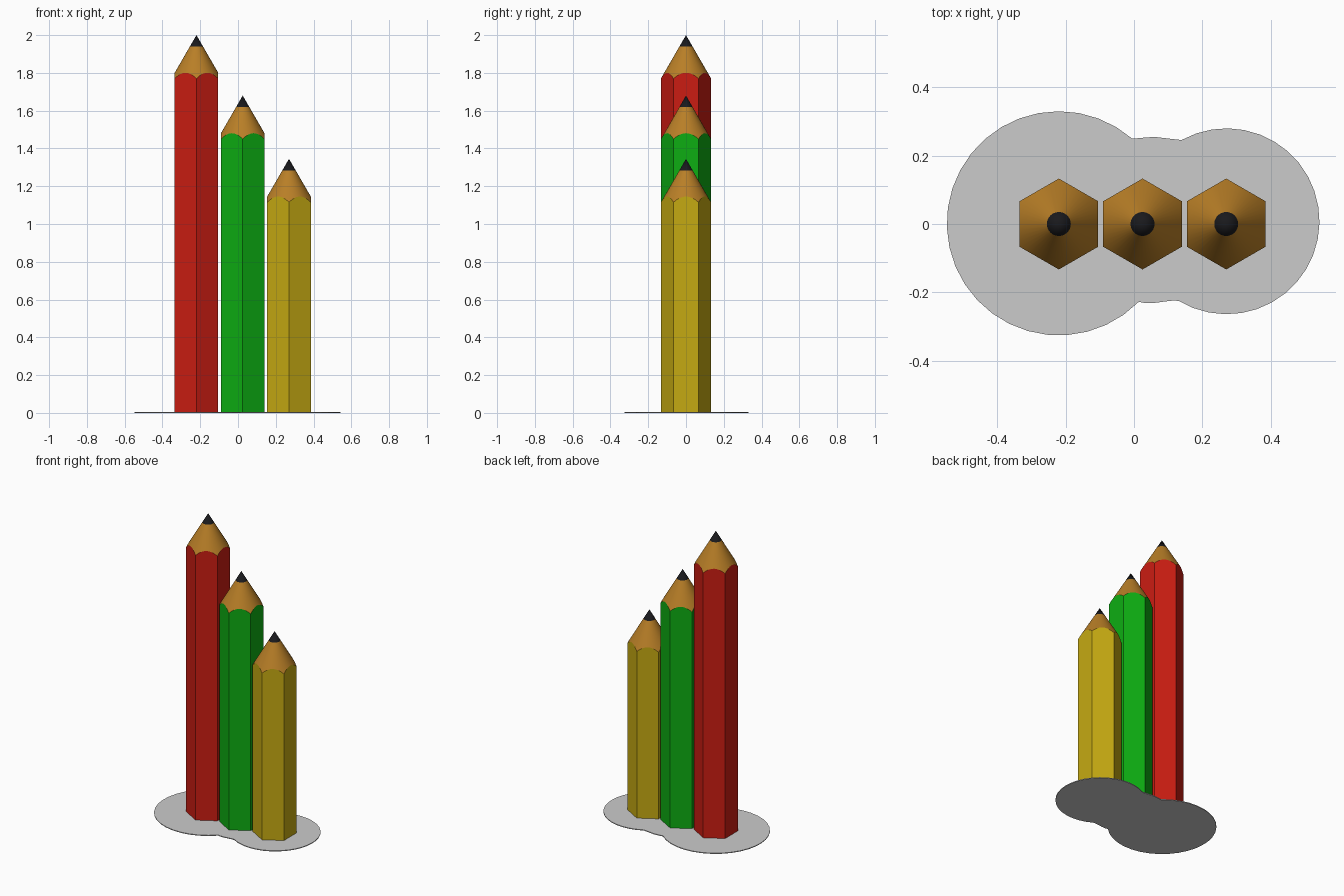
import bpy, bmesh
from math import cos, sin, pi, radians, sqrt

if "Cube" in bpy.data.objects:
    bpy.data.objects.remove(bpy.data.objects["Cube"])

SIDES, SUB = 6, 8          # hexagon sides, steps along each side
R_HEX = 0.133              # corner radius
SLOPE = 1.73               # sharpened cone: height per radius
R_LEAD = 0.035
PLATE = 0.005


def material(name, rgb):
    m = bpy.data.materials.new(name)
    m.diffuse_color = (*rgb, 1)
    m.use_nodes = True
    m.node_tree.nodes["Principled BSDF"].inputs["Base Color"].default_value = m.diffuse_color
    return m


wood = material("wood", (0.48, 0.21, 0.02))
lead = material("lead", (0.01, 0.01, 0.012))


def finish(bm, name, mat=None):
    bmesh.ops.recalc_face_normals(bm, faces=bm.faces)
    me = bpy.data.meshes.new(name)
    bm.to_mesh(me)
    bm.free()
    ob = bpy.data.objects.new(name, me)
    bpy.context.collection.objects.link(ob)
    if mat:
        me.materials.append(mat)
    return ob


def pencil(name, x, tip, mat):
    n = SIDES * SUB
    corners = [(R_HEX * cos(pi / 2 + i * pi / 3), R_HEX * sin(pi / 2 + i * pi / 3))
               for i in range(SIDES)]
    # scalloped edge where the cone meets the hexagonal shaft
    edge = []
    for i in range(SIDES):
        a, b = corners[i], corners[(i + 1) % SIDES]
        for k in range(SUB):
            t = k / SUB
            px, py = a[0] + (b[0] - a[0]) * t, a[1] + (b[1] - a[1]) * t
            edge.append((x + px, py, tip - SLOPE * sqrt(px * px + py * py)))
    # same directions projected on the lead circle
    ring = []
    for ex, ey, ez in edge:
        r = (tip - ez) / SLOPE
        ring.append((x + (ex - x) * R_LEAD / r, ey * R_LEAD / r, tip - SLOPE * R_LEAD))

    # painted shaft
    bm = bmesh.new()
    low = [bm.verts.new((x + cx, cy, PLATE)) for cx, cy in corners]
    top = [bm.verts.new(p) for p in edge]
    for i in range(SIDES):
        arc = [top[(i * SUB + k) % n] for k in range(SUB + 1)]
        bm.faces.new([low[(i + 1) % SIDES], low[i]] + arc)
    finish(bm, name + "_shaft", mat)

    # sharpened wood
    bm = bmesh.new()
    lo = [bm.verts.new(p) for p in edge]
    hi = [bm.verts.new(p) for p in ring]
    for i in range(n):
        j = (i + 1) % n
        bm.faces.new((lo[i], lo[j], hi[j], hi[i])).smooth = True
    finish(bm, name + "_wood", wood)

    # lead point
    bm = bmesh.new()
    lo = [bm.verts.new(p) for p in ring]
    apex = bm.verts.new((x, 0, tip))
    for i in range(n):
        bm.faces.new((lo[i], lo[(i + 1) % n], apex)).smooth = True
    finish(bm, name + "_lead", lead)


pencil("red_pencil", -0.22, 2.0, material("red", (0.6, 0.012, 0.006)))
pencil("green_pencil", 0.025, 1.68, material("green", (0.004, 0.42, 0.006)))
pencil("yellow_pencil", 0.27, 1.345, material("yellow", (0.56, 0.40, 0.006)))


# base plate: two lobes joined by a short waist
def arc(cx, cy, r, a0, a1, n):
    return [(cx + r * cos(radians(a0 + (a1 - a0) * i / n)),
             cy + r * sin(radians(a0 + (a1 - a0) * i / n))) for i in range(n + 1)]


outline = (arc(-0.22, 0.002, 0.328, 49, 315.5, 26)
           + [(0.03, -0.231), (0.06, -0.231), (0.09, -0.227), (0.115, -0.224)]
           + arc(0.271, 0.008, 0.272, -121, 119, 24)
           + [(0.11, 0.249), (0.06, 0.255), (0.02, 0.252)])
bm = bmesh.new()
base = bm.faces.new([bm.verts.new((px, py, 0)) for px, py in outline])
ext = bmesh.ops.extrude_face_region(bm, geom=[base], use_keep_orig=True)
bmesh.ops.translate(bm, vec=(0, 0, PLATE),
                    verts=[v for v in ext["geom"] if isinstance(v, bmesh.types.BMVert)])
finish(bm, "base_plate")
